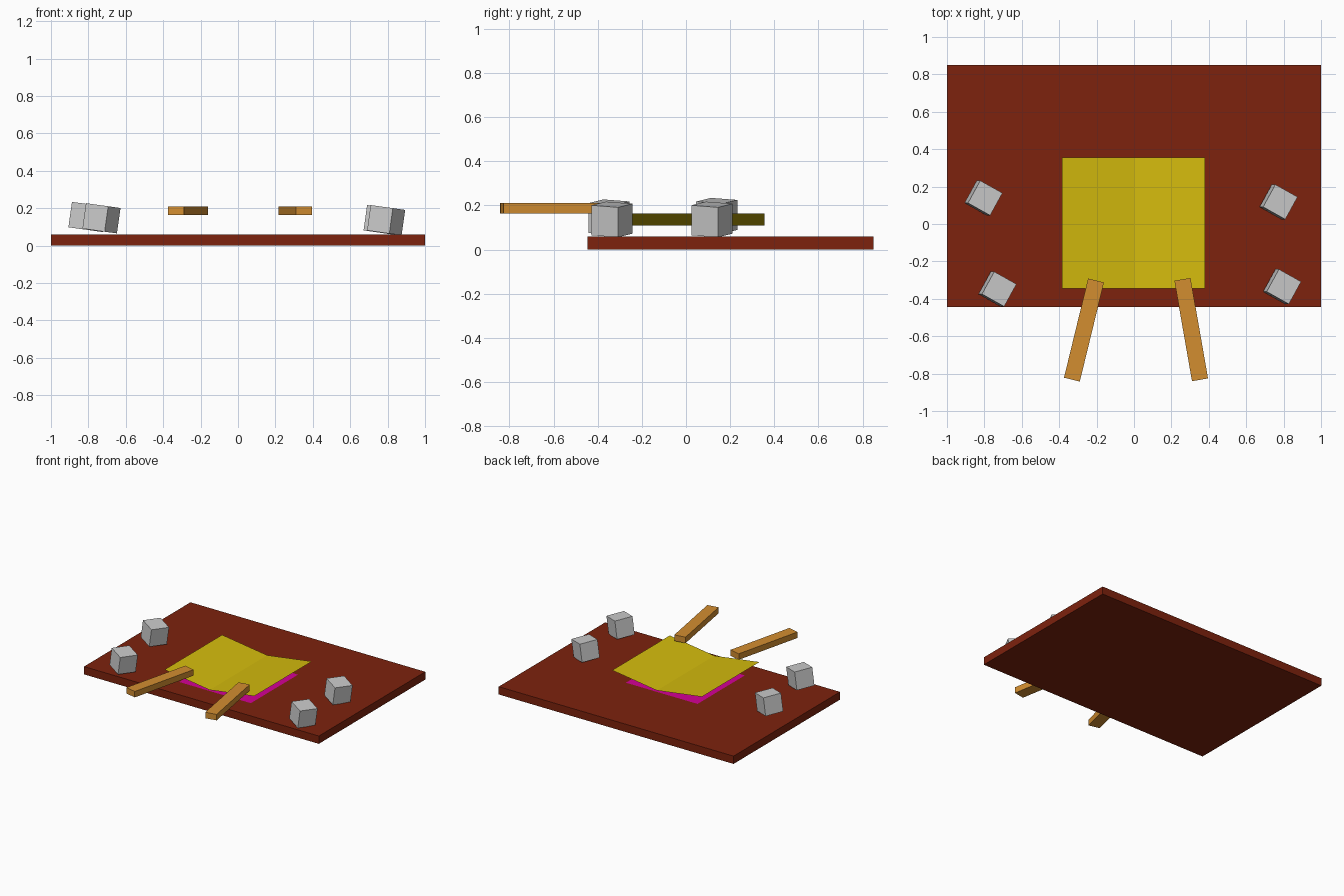
import bpy
import bmesh
import math
from mathutils import Matrix, Vector

old = bpy.data.objects.get("Cube")
if old:
    bpy.data.objects.remove(old, do_unlink=True)


def material(name, rgb):
    mat = bpy.data.materials.new(name)
    mat.use_nodes = True
    mat.diffuse_color = (*rgb, 1)
    mat.node_tree.nodes["Principled BSDF"].inputs["Base Color"].default_value = (*rgb, 1)
    return mat


BROWN = material("red brown", (0.205, 0.016, 0.004))
YELLOW = material("mustard yellow", (0.66, 0.50, 0.004))
MAGENTA = material("magenta", (0.65, 0.0, 0.30))
WOOD = material("orange wood", (0.65, 0.27, 0.03))
GREY = material("light grey", (0.60, 0.60, 0.60))


def finish(name, bm, mat):
    mesh = bpy.data.meshes.new(name)
    bm.to_mesh(mesh)
    bm.free()
    mesh.materials.append(mat)
    obj = bpy.data.objects.new(name, mesh)
    bpy.context.collection.objects.link(obj)
    return obj


def box(name, size, centre, mat, rotation=Matrix.Identity(4)):
    bm = bmesh.new()
    bmesh.ops.create_cube(bm, size=1, matrix=Matrix.Diagonal((*size, 1)))
    bmesh.ops.transform(bm, matrix=Matrix.Translation(centre) @ rotation, verts=bm.verts)
    return finish(name, bm, mat)


def sheet(name, profile, y0, y1, mat):
    """Sweep an (x, z) profile along y into a paper-thin sheet."""
    bm = bmesh.new()
    rows = [[bm.verts.new((x, y, z)) for x, z in profile] for y in (y0, y1)]
    for i in range(len(profile) - 1):
        bm.faces.new((rows[0][i], rows[0][i + 1], rows[1][i + 1], rows[1][i]))
    return finish(name, bm, mat)


# Base board
box("base_board", (2, 1.295, 0.06), (0, 0.2025, 0.03), BROWN)

# Flat mat with a creased sheet floating over it
sheet("floor_mat", [(-0.305, 0.064), (0.305, 0.064)], -0.28, 0.295, MAGENTA)
sheet("creased_sheet", [(-0.384, 0.163), (0, 0.109), (0.38, 0.163)], -0.345, 0.355, YELLOW)

# Two splayed wooden bars
for name, start, end in (("right_bar", (-0.203, -0.302), (-0.332, -0.832)),
                         ("left_bar", (0.259, -0.296), (0.353, -0.833))):
    a, b = Vector(start), Vector(end)
    d, mid = b - a, (a + b) / 2
    turn = Matrix.Rotation(math.atan2(d.y, d.x), 4, "Z")
    box(name, (d.length, 0.087, 0.046), (mid.x, mid.y, 0.187), WOOD, turn)

# Four tilted blocks
tilt = Matrix.Rotation(math.radians(8), 4, "Y") @ Matrix.Rotation(math.radians(-29), 4, "Z")
for name, centre in (("right_back_block", (-0.805, 0.139, 0.153)),
                     ("right_front_block", (-0.730, -0.348, 0.146)),
                     ("left_back_block", (0.773, 0.118, 0.136)),
                     ("left_front_block", (0.792, -0.335, 0.136))):
    box(name, (0.137, 0.137, 0.137), centre, GREY, tilt)
